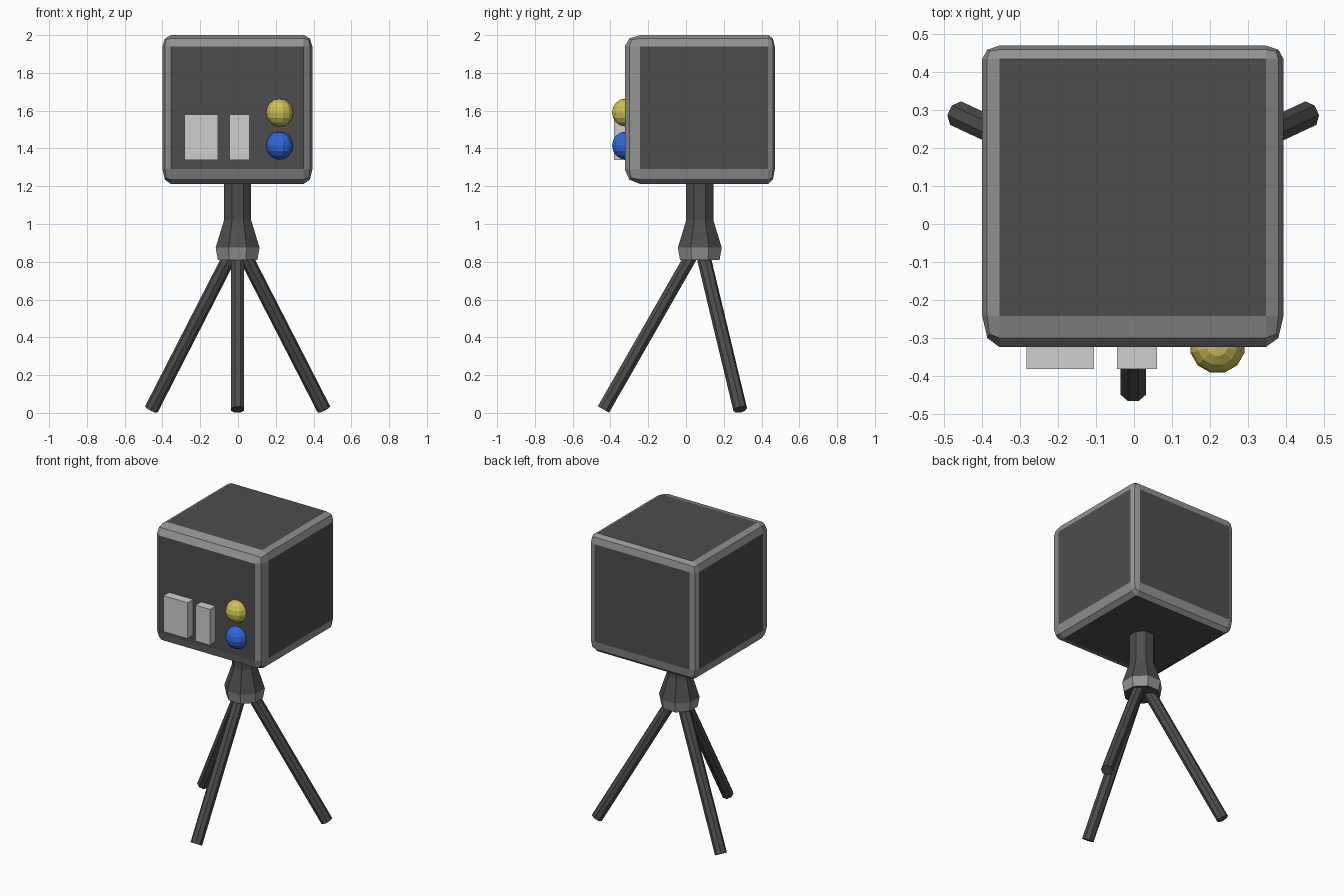
import bpy
import bmesh
import math
from mathutils import Vector, Matrix

old = bpy.data.objects.get("Cube")
if old:
    bpy.data.objects.remove(old, do_unlink=True)


def material(name, r, g, b):
    mat = bpy.data.materials.new(name)
    mat.use_nodes = True
    mat.diffuse_color = (r, g, b, 1)
    bsdf = mat.node_tree.nodes["Principled BSDF"]
    bsdf.inputs["Base Color"].default_value = (r, g, b, 1)
    bsdf.inputs["Roughness"].default_value = 0.7
    return mat


DARK = material("charcoal", 0.075, 0.075, 0.075)
GREY = material("mid grey", 0.29, 0.29, 0.29)
LIGHT = material("light grey", 0.62, 0.62, 0.62)
YELLOW = material("yellow", 0.62, 0.53, 0.09)
BLUE = material("blue", 0.03, 0.13, 0.68)


def finish(bm, name, *mats):
    mesh = bpy.data.meshes.new(name)
    bmesh.ops.recalc_face_normals(bm, faces=bm.faces)
    bm.to_mesh(mesh)
    bm.free()
    for mat in mats:
        mesh.materials.append(mat)
    obj = bpy.data.objects.new(name, mesh)
    bpy.context.collection.objects.link(obj)
    return obj


def box(name, low, high, mat):
    bm = bmesh.new()
    bmesh.ops.create_cube(bm, size=1)
    low, high = Vector(low), Vector(high)
    for v in bm.verts:
        v.co = (low + high) / 2 + v.co * (high - low)
    return finish(bm, name, mat)


def ball(name, centre, radius, mat):
    bm = bmesh.new()
    turn = Matrix.Rotation(math.radians(15), 4, "Z")
    bmesh.ops.create_uvsphere(bm, u_segments=12, v_segments=8, radius=radius,
                              matrix=Matrix.Translation(centre) @ turn)
    return finish(bm, name, mat)


def rod(name, top, foot, radius, mat):
    top, foot = Vector(top), Vector(foot)
    axis = top - foot
    turn = axis.to_track_quat("Z", "Y").to_matrix().to_4x4()
    spin = Matrix.Rotation(math.pi / 8, 4, "Z")
    bm = bmesh.new()
    bmesh.ops.create_cone(bm, cap_ends=True, segments=8, radius1=radius,
                          radius2=radius, depth=axis.length,
                          matrix=Matrix.Translation((top + foot) / 2) @ turn @ spin)
    return finish(bm, name, mat)


# Housing: bevelled cube whose border widths differ from side to side
outer = [(-0.40, 0.394), (-0.324, 0.47), (1.212, 2.0)]
inner = [(-0.355, 0.348), (-0.243, 0.435), (1.29, 1.94)]
BEVEL = 0.1
bm = bmesh.new()
bmesh.ops.create_cube(bm, size=2)
bmesh.ops.bevel(bm, geom=bm.edges[:], offset=BEVEL, segments=2,
                profile=0.5, affect="EDGES")
bm.normal_update()
for face in bm.faces:
    flat = max(abs(c) for c in face.normal) > 0.999
    face.material_index = 0 if flat else 1
for v in bm.verts:
    for axis in range(3):
        side = 1 if v.co[axis] > 0 else 0
        t = (abs(v.co[axis]) - (1 - BEVEL)) / BEVEL
        v.co[axis] = inner[axis][side] + t * (outer[axis][side] - inner[axis][side])
finish(bm, "housing", DARK, GREY)

# Front blocks and lamps
box("wide_block", (-0.283, -0.382, 1.34), (-0.105, -0.30, 1.58), LIGHT)
box("narrow_block", (-0.045, -0.382, 1.34), (0.06, -0.30, 1.58), LIGHT)
ball("yellow_lamp", (0.22, -0.32, 1.59), 0.074, YELLOW)
ball("blue_lamp", (0.22, -0.32, 1.415), 0.074, BLUE)

# Neck: eight-sided flared column with a grey collar
CX, CY = -0.002, 0.073
profile = [(0.105, 0.81), (0.116, 0.875), (0.072, 1.02), (0.072, 1.23)]
bm = bmesh.new()
rings = []
for apothem, z in profile:
    r = apothem / math.cos(math.pi / 8)
    angles = [(i + 0.5) * math.pi / 4 for i in range(8)]
    rings.append([bm.verts.new((CX + r * math.cos(a), CY + r * math.sin(a), z))
                  for a in angles])
for level, (a, b) in enumerate(zip(rings, rings[1:])):
    for i in range(8):
        j = (i + 1) % 8
        face = bm.faces.new((a[i], a[j], b[j], b[i]))
        face.material_index = 1 if level == 0 else 0
bm.faces.new(rings[0])
bm.faces.new(rings[-1])
finish(bm, "neck", DARK, GREY)

# Three splayed legs
hub = (CX, CY, 0.91)
feet = {"front_leg": (CX, -0.437), "left_leg": (0.455, 0.287),
        "right_leg": (-0.459, 0.287)}
for name, (x, y) in feet.items():
    rod(name, hub, (x, y, 0.018), 0.037, DARK)
